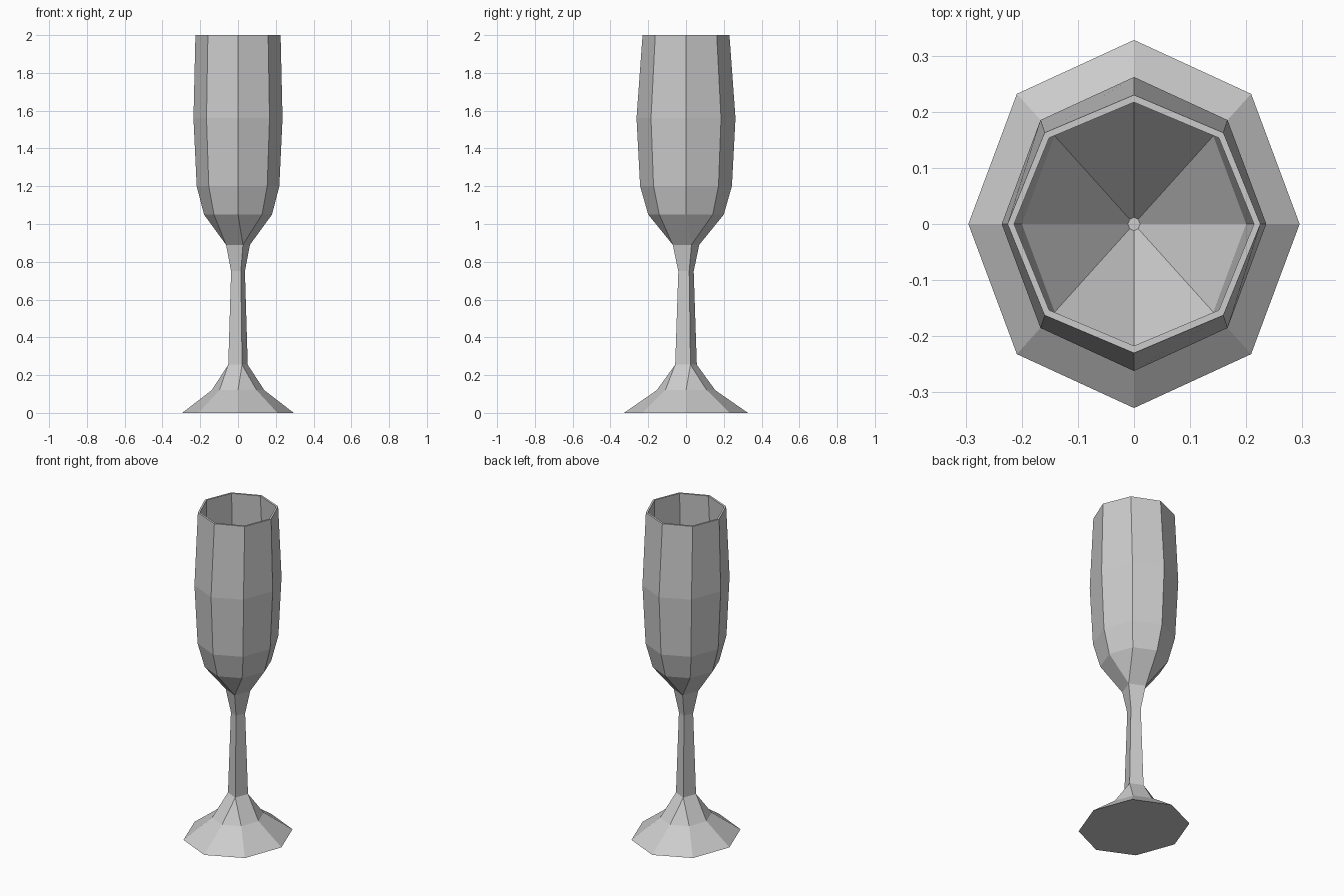
import bpy
import bmesh
from math import cos, sin, pi

cube = bpy.data.objects.get("Cube")
if cube:
    bpy.data.objects.remove(cube)

SIDES = 8
SQUASH = 0.9  # the glass is narrower across x than across y

# Profile from the foot, up the outside, over the rim and down the inside:
# (radius, height, x squash, is square ring)
profile = [
    (0.328, 0.0, SQUASH, False),
    (0.155, 0.12, SQUASH, False),
    (0.062, 0.255, SQUASH, True),
    (0.044, 0.75, SQUASH, True),
    (0.076, 0.89, SQUASH, True),
    (0.2, 1.05, SQUASH, False),
    (0.243, 1.2, SQUASH, False),
    (0.262, 1.56, SQUASH, False),
    (0.23, 2.0, 0.98, False),
    (0.217, 2.0, 0.985, False),
    (0.246, 1.56, SQUASH, False),
    (0.222, 1.2, SQUASH, False),
    (0.012, 0.93, SQUASH, False),
]


def ring(bm, radius, height, squash, square):
    """Octagon, or a square whose corners each take two octagon corners."""
    verts = []
    for i in range(SIDES):
        step = i // 2 * 2 + 0.5 if square else i
        a = 2 * pi * step / SIDES
        verts.append(bm.verts.new((radius * squash * cos(a), radius * sin(a), height)))
    return verts


glass_grey = bpy.data.materials.new("glass grey")
glass_grey.use_nodes = True
colour = (0.6, 0.6, 0.6, 1)
glass_grey.diffuse_color = colour
glass_grey.node_tree.nodes["Principled BSDF"].inputs["Base Color"].default_value = colour

# Foot, stem and bowl as one continuous shell
bm = bmesh.new()
rings = [ring(bm, *row) for row in profile]
for low, high in zip(rings, rings[1:]):
    for i in range(SIDES):
        j = (i + 1) % SIDES
        bm.faces.new((low[i], low[j], high[j], high[i]))
bm.faces.new(rings[0][::-1])
bm.faces.new(rings[-1])

# Weld the doubled corners of the square stem
bmesh.ops.remove_doubles(bm, verts=bm.verts[:], dist=0.0001)
bmesh.ops.recalc_face_normals(bm, faces=bm.faces[:])

mesh = bpy.data.meshes.new("flute_glass")
bm.to_mesh(mesh)
bm.free()
mesh.materials.append(glass_grey)
glass = bpy.data.objects.new("flute_glass", mesh)
bpy.context.collection.objects.link(glass)
